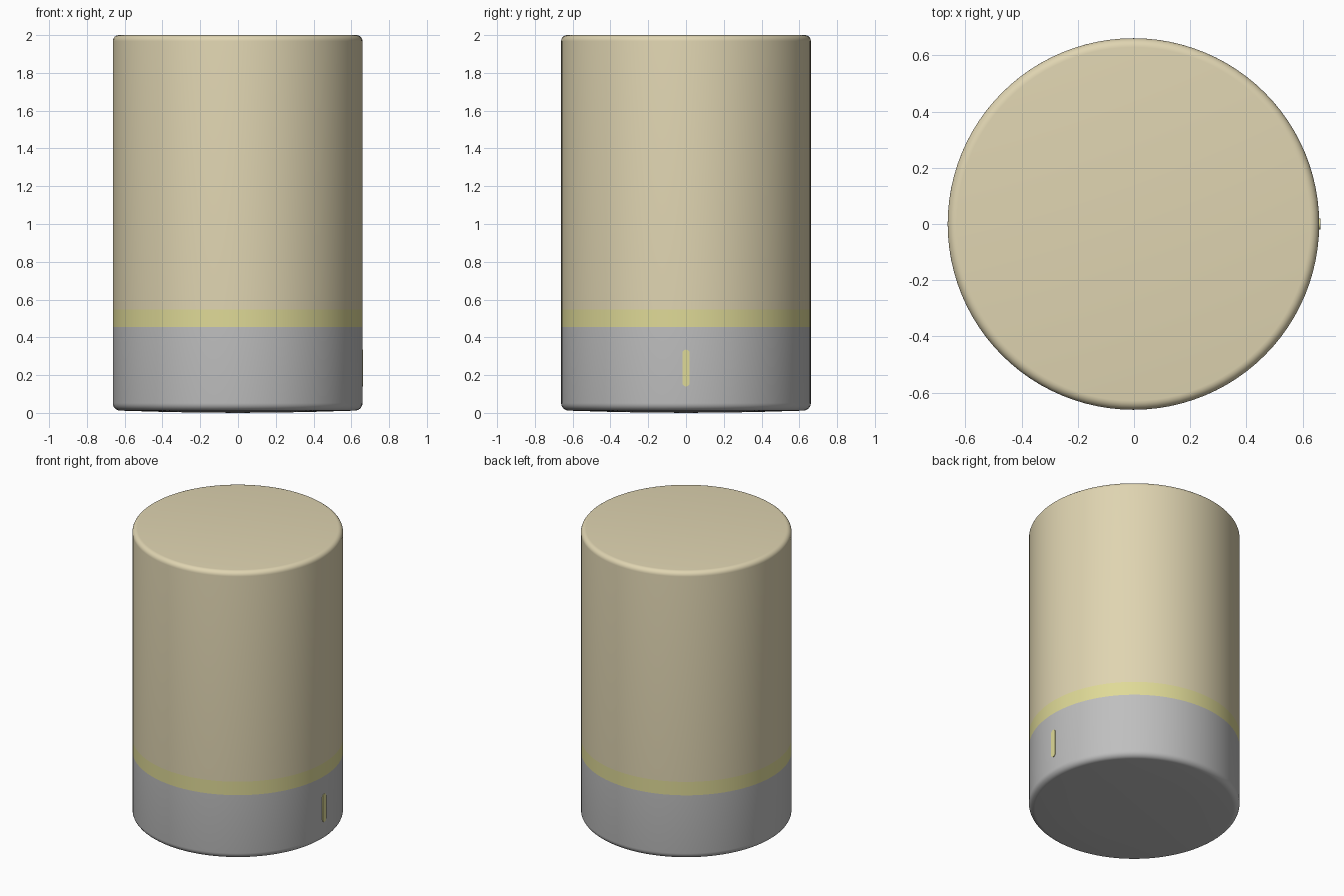
import bpy, bmesh, math

if "Cube" in bpy.data.objects:
    bpy.data.objects.remove(bpy.data.objects["Cube"])

R = 0.661      # body radius
CX = -0.002    # body axis, shifted for the raised button
SEG = 96


def material(name, rgb):
    m = bpy.data.materials.new(name)
    m.diffuse_color = (*rgb, 1)
    m.use_nodes = True
    m.node_tree.nodes["Principled BSDF"].inputs["Base Color"].default_value = m.diffuse_color
    return m


cream = material("warm cream", (0.74, 0.66, 0.44))
yellow = material("pale yellow", (0.74, 0.70, 0.31))
grey = material("silver grey", (0.52, 0.52, 0.52))


def finish(name, bm, mat):
    bmesh.ops.recalc_face_normals(bm, faces=bm.faces)
    me = bpy.data.meshes.new(name)
    bm.to_mesh(me)
    bm.free()
    ob = bpy.data.objects.new(name, me)
    bpy.context.collection.objects.link(ob)
    me.materials.append(mat)
    bpy.context.view_layer.objects.active = ob
    ob.select_set(True)
    bpy.ops.object.shade_smooth_by_angle(angle=math.radians(40))
    ob.select_set(False)
    return ob


def lathe(name, profile, mat):
    """Revolve (radius, z) points; a radius of 0 closes the end."""
    bm = bmesh.new()
    vs = [bm.verts.new((CX + r, 0, z)) for r, z in profile]
    es = [bm.edges.new(p) for p in zip(vs, vs[1:])]
    bmesh.ops.spin(bm, geom=vs + es, cent=(CX, 0, 0), axis=(0, 0, 1),
                   angle=math.tau, steps=SEG, use_duplicate=False)
    bmesh.ops.remove_doubles(bm, verts=bm.verts, dist=1e-5)
    # outward normals, also for the open rings
    ob = finish(name, bm, mat)
    side = max(ob.data.polygons, key=lambda p: math.hypot(p.center.x - CX, p.center.y))
    if side.normal.x * (side.center.x - CX) + side.normal.y * side.center.y < 0:
        ob.data.flip_normals()
    return ob


def corner(radius, z, a0, a1, n=6):
    """Rounded outer edge centred at height z."""
    angles = [math.radians(a0 + (a1 - a0) * i / n) for i in range(n + 1)]
    return [(R - radius + radius * math.cos(a), z + radius * math.sin(a)) for a in angles]


# Base with a rounded foot and very slightly domed underside
lathe("base", [(0, 0), (0.35, 0.004)] + corner(0.04, 0.052, -90, 0) + [(R, 0.455)], grey)
# Glowing band
lathe("light_band", [(R, 0.455), (R, 0.548)], yellow)
# Lamp shade with a rounded top edge
lathe("lamp_shade", [(R, 0.548)] + corner(0.032, 1.968, 0, 90) + [(0, 2.0)], cream)

# Pill-shaped button on the right side
bm = bmesh.new()
hw, z0, z1, n = 0.019, 0.14, 0.335, 8
outline = []
for zc, start in ((z1 - hw, 0), (z0 + hw, math.pi)):
    for i in range(n + 1):
        a = start + math.pi * i / n
        outline.append((hw * math.cos(a), zc + hw * math.sin(a)))
face = bm.faces.new([bm.verts.new((0.645, y, z)) for y, z in outline])
ext = bmesh.ops.extrude_face_region(bm, geom=[face])
for v in ext["geom"]:
    if isinstance(v, bmesh.types.BMVert):
        v.co.x = 0.663
finish("button", bm, yellow)
